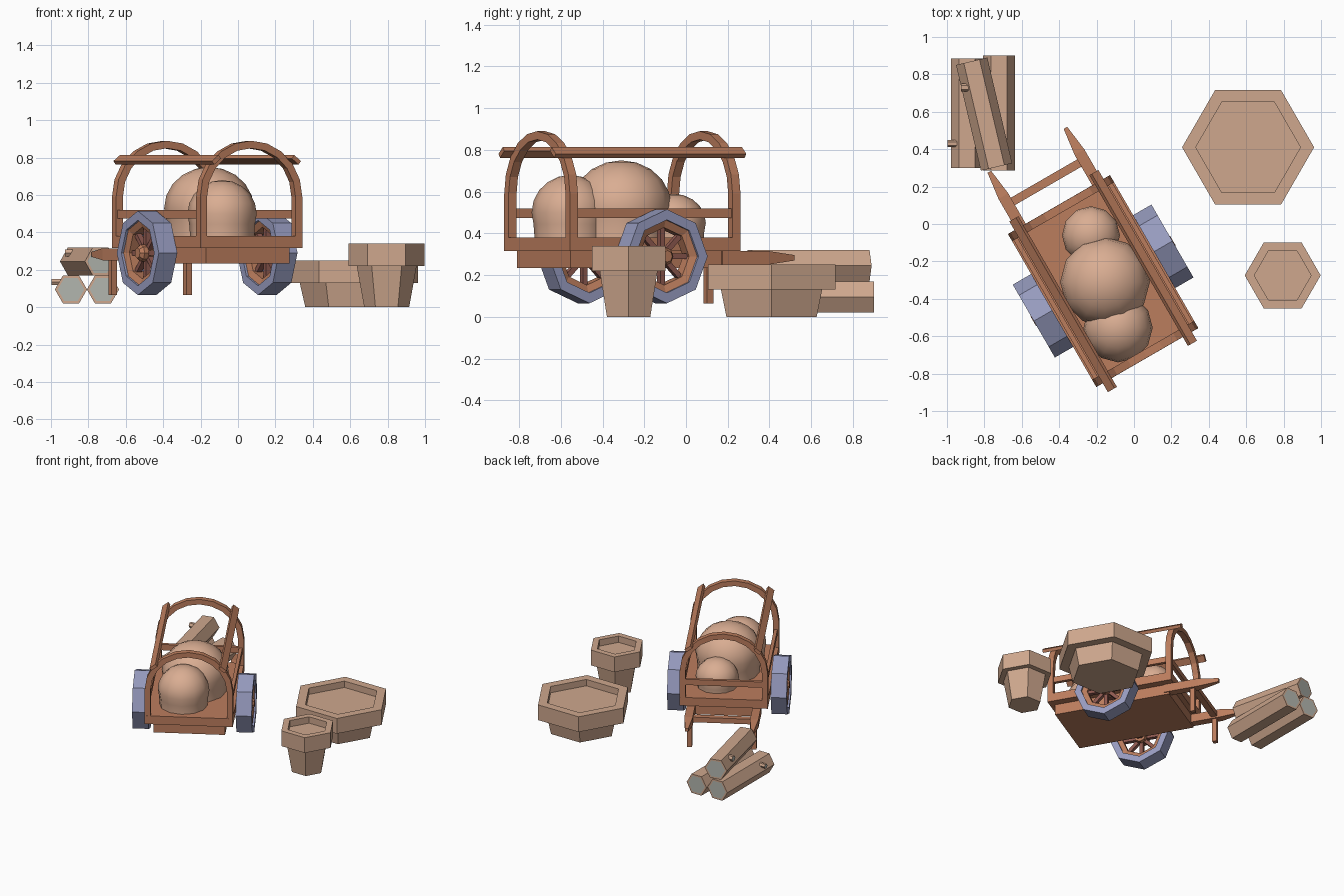
import bpy, bmesh, math
from mathutils import Matrix, Vector

cube = bpy.data.objects.get("Cube")
if cube:
    bpy.data.objects.remove(cube, do_unlink=True)


def material(name, rgb):
    m = bpy.data.materials.new(name)
    m.use_nodes = True
    m.diffuse_color = (*rgb, 1)
    m.node_tree.nodes["Principled BSDF"].inputs["Base Color"].default_value = (*rgb, 1)
    return m


WOOD = material("cart wood", (0.50, 0.205, 0.11))
SPOKE = material("dark spoke wood", (0.27, 0.10, 0.08))
IRON = material("blue grey tyre", (0.31, 0.33, 0.52))
SACKCLOTH = material("sack cloth", (0.70, 0.42, 0.29))
CLAY = material("pale tan", (0.62, 0.39, 0.27))
CUT = material("grey cut wood", (0.45, 0.47, 0.43))

# The cart stands turned on the ground
CART = Matrix.Translation((-0.165, -0.305, 0)) @ Matrix.Rotation(math.radians(30), 4, 'Z')
T = Matrix.Translation


def finish(name, bm, mats, matrix):
    bm.transform(matrix)
    bmesh.ops.recalc_face_normals(bm, faces=bm.faces)
    me = bpy.data.meshes.new(name)
    bm.to_mesh(me)
    bm.free()
    for m in mats:
        me.materials.append(m)
    ob = bpy.data.objects.new(name, me)
    bpy.context.scene.collection.objects.link(ob)
    return ob


def box(name, center, size, mat=WOOD, matrix=CART, tilt=0):
    bm = bmesh.new()
    bmesh.ops.create_cube(bm, size=1)
    local = T(center) @ Matrix.Rotation(tilt, 4, 'Y') @ Matrix.Diagonal((*size, 1))
    return finish(name, bm, [mat], matrix @ local)


def lathe(name, profile, sides, mat, matrix, closed=False):
    """Turn an (r, z) profile around z."""
    bm = bmesh.new()
    rings = [[bm.verts.new((r * math.cos(i * math.tau / sides), r * math.sin(i * math.tau / sides), z))
              for i in range(sides)] for r, z in profile]
    pairs = list(zip(rings, rings[1:]))
    if closed:
        pairs.append((rings[-1], rings[0]))
    else:
        bm.faces.new(rings[0])
        bm.faces.new(rings[-1])
    for a, b in pairs:
        for i in range(sides):
            j = (i + 1) % sides
            bm.faces.new((a[i], a[j], b[j], b[i]))
    return finish(name, bm, [mat], matrix)


# Cart bed
box("cart_underframe", (0, 0, 0.277), (0.514, 0.87, 0.085))
box("cart_deck", (0, 0, 0.348), (0.63, 0.945, 0.065))


# Hoops at both ends
def hoop(name, y):
    steps, base, spring = 10, 0.37, 0.59

    def outline(rx, rz):
        arc = [(rx * math.cos(math.pi * i / steps), spring + rz * math.sin(math.pi * i / steps))
               for i in range(steps + 1)]
        return [(rx, base)] + arc + [(-rx, base)]

    bm = bmesh.new()
    layers = [[bm.verts.new((x, y + d, z)) for x, z in outline(*r)]
              for r, d in (((0.315, 0.30), -0.022), ((0.315, 0.30), 0.022),
                           ((0.273, 0.26), 0.022), ((0.273, 0.26), -0.022))]
    for k in range(4):
        a, b = layers[k], layers[(k + 1) % 4]
        for i in range(len(a) - 1):
            bm.faces.new((a[i], a[i + 1], b[i + 1], b[i]))
    for end in (0, -1):
        bm.faces.new([layer[end] for layer in layers])
    finish(name, bm, [WOOD], CART)


hoop("front_hoop", -0.45)
hoop("back_hoop", 0.45)
box("back_rail", (0, 0.45, 0.497), (0.60, 0.025, 0.045))


# Pulling shaft with a tapered tip
def shaft(name, x):
    bm = bmesh.new()
    rings = []
    for y, w, h in ((0.40, 0.03, 0.032), (0.66, 0.03, 0.032), (0.81, 0.011, 0.013)):
        rings.append([bm.verts.new((x + sx * w, y, 0.283 + sz * h))
                      for sx, sz in ((-1, -1), (1, -1), (1, 1), (-1, 1))])
    for a, b in zip(rings, rings[1:]):
        for i in range(4):
            j = (i + 1) % 4
            bm.faces.new((a[i], a[j], b[j], b[i]))
    bm.faces.new(rings[0])
    bm.faces.new(rings[-1])
    finish(name, bm, [WOOD], CART)


def wheel(side, s):
    m = CART @ T((s * 0.371, 0, 0.29)) @ Matrix.Rotation(s * math.pi / 2, 4, 'Y')
    lathe(side + "_tyre", [(0.225, -0.057), (0.225, 0.057), (0.175, 0.057), (0.175, -0.057)],
          8, IRON, m, True)
    lathe(side + "_wheel_rim", [(0.178, -0.045), (0.178, 0.045), (0.138, 0.03), (0.138, -0.03)],
          8, WOOD, m, True)
    lathe(side + "_hub", [(0.045, -0.045), (0.045, 0.04), (0.028, 0.06)], 8, WOOD, m)
    for i in range(8):
        turn = m @ Matrix.Rotation(i * math.tau / 8, 4, 'Z')
        box(side + "_spoke", (0.09, 0, 0), (0.12, 0.026, 0.03), SPOKE, turn)


for side, s in (("left", 1), ("right", -1)):
    box(side + "_side_rail", (s * 0.293, 0, 0.497), (0.025, 0.90, 0.045))
    box(side + "_top_rail", (s * 0.247, 0, 0.788), (0.052, 1.054, 0.024), tilt=s * math.radians(38))
    shaft(side + "_shaft", s * 0.235)
    box(side + "_prop_leg", (s * 0.231, 0.61, 0.165), (0.034, 0.034, 0.20))
    wheel(side, s)
box("shaft_crossbar", (0, 0.61, 0.283), (0.46, 0.045, 0.04))
box("axle", (0, 0, 0.29), (0.74, 0.04, 0.04), SPOKE)


# Plump sacks with steep lower sides
def sack(name, x, y, z, r, rz):
    bm = bmesh.new()
    bmesh.ops.create_uvsphere(bm, u_segments=12, v_segments=10, radius=1)
    for v in bm.verts:
        flat = Vector((v.co.x, v.co.y)).length
        if v.co.z < 0 and flat > 0.1:
            k = max(flat, 0.93) / flat
            v.co.x *= k
            v.co.y *= k
    ob = finish(name, bm, [SACKCLOTH], T((x, y, z)) @ Matrix.Rotation(math.radians(30), 4, 'Z')
                @ Matrix.Diagonal((r, r, rz, 1)))
    for p in ob.data.polygons:
        p.use_smooth = True


sack("middle_sack", -0.155, -0.31, 0.53, 0.24, 0.22)
sack("front_sack", -0.085, -0.555, 0.50, 0.185, 0.18)
sack("back_sack", -0.23, -0.06, 0.45, 0.155, 0.14)


# Six sided pots with a heavy rim and a shallow hollow
def pot(name, x, y, foot, body, rim, hollow, rim_z, top):
    lathe(name, [(foot, 0), (body, rim_z), (rim, rim_z), (rim, top), (hollow, top),
                 (hollow, top - 0.05)], 6, CLAY, T((x, y, 0)))


pot("wide_pot", 0.61, 0.41, 0.25, 0.28, 0.353, 0.28, 0.13, 0.25)
pot("tall_pot", 0.795, -0.275, 0.12, 0.16, 0.203, 0.152, 0.22, 0.34)


# Six sided logs with pale cut ends
def log(name, start, end, r=0.086):
    a, b = Vector(start), Vector(end)
    axis = b - a
    bm = bmesh.new()
    bmesh.ops.create_cone(bm, segments=6, radius1=r, radius2=r, depth=axis.length, cap_ends=True)
    bmesh.ops.rotate(bm, verts=bm.verts, matrix=Matrix.Rotation(math.pi / 6, 3, 'Z'))
    bm.normal_update()
    caps = [f for f in bm.faces if abs(f.normal.z) > 0.9]
    bmesh.ops.inset_individual(bm, faces=caps, thickness=r * 0.17)
    for f in caps:
        f.material_index = 1
    # Lay the log down so that a flat side faces up
    if max(abs(v.co.x) for v in bm.verts) < r * 0.95:
        bmesh.ops.rotate(bm, verts=bm.verts, matrix=Matrix.Rotation(math.pi / 6, 3, 'Z'))
    heading = math.atan2(-axis.x, axis.y)
    lay = Matrix.Rotation(heading, 4, 'Z') @ Matrix.Rotation(-math.pi / 2, 4, 'X')
    finish(name, bm, [CLAY, CUT], T((a + b) / 2) @ lay)


log("outer_log", (-0.893, 0.30, 0.095), (-0.893, 0.885, 0.095))
log("inner_log", (-0.722, 0.285, 0.095), (-0.722, 0.90, 0.095))
log("upper_log", (-0.735, 0.305, 0.245), (-0.868, 0.87, 0.245))
log("outer_log_twig", (-0.94, 0.43, 0.125), (-0.995, 0.43, 0.145), 0.018)
log("upper_log_twig", (-0.88, 0.73, 0.285), (-0.925, 0.73, 0.295), 0.022)
